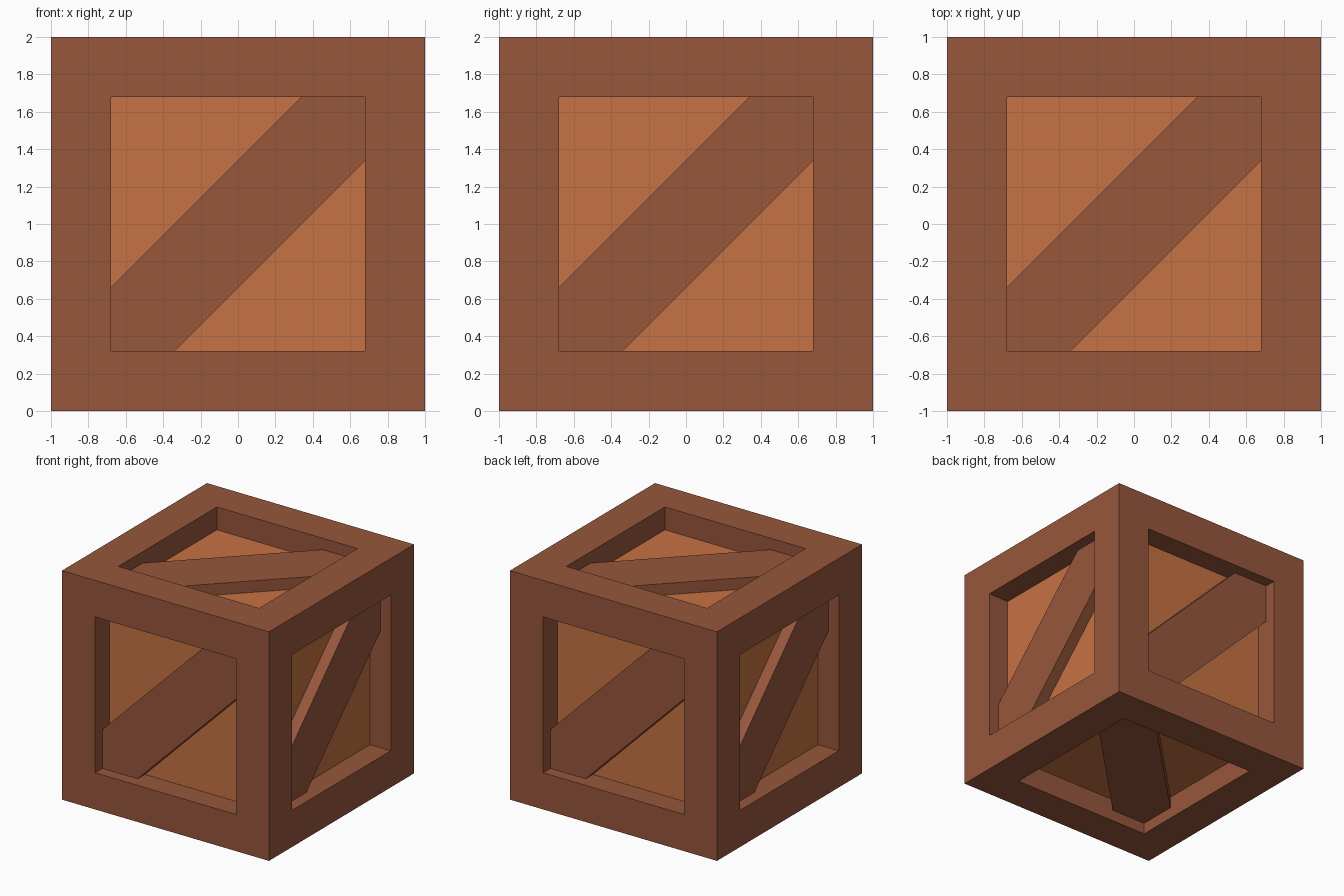
import bpy, bmesh
from mathutils import Vector

if "Cube" in bpy.data.objects:
    bpy.data.objects.remove(bpy.data.objects["Cube"])

RIM = 0.68          # half size of each opening
PANEL = 0.80        # distance of recessed panels from the centre
BRACE = 0.90        # distance of brace faces from the centre
CUT = 0.34          # corner offset that sets the brace width
CENTRE = Vector((0, 0, 1))


def material(name, rgb):
    m = bpy.data.materials.new(name)
    lin = [((c / 255 + 0.055) / 1.055) ** 2.4 for c in rgb]
    m.diffuse_color = (*lin, 1)
    m.use_nodes = True
    m.node_tree.nodes["Principled BSDF"].inputs["Base Color"].default_value = m.diffuse_color
    return m


def add_object(name, bm, mats):
    me = bpy.data.meshes.new(name)
    bm.to_mesh(me)
    bm.free()
    for m in mats:
        me.materials.append(m)
    ob = bpy.data.objects.new(name, me)
    bpy.context.collection.objects.link(ob)
    return ob


dark = material("dark_wood", (151, 87, 60))
light = material("light_wood", (198, 114, 67))

# Crate body: a cube with every face inset and pushed in to form a panel
bm = bmesh.new()
bmesh.ops.create_cube(bm, size=2)
sides = list(bm.faces)
bmesh.ops.inset_individual(bm, faces=sides, thickness=1 - RIM,
                           use_even_offset=True)
ext = bmesh.ops.extrude_discrete_faces(bm, faces=sides)
for f in ext["faces"]:
    f.normal_update()
    bmesh.ops.translate(bm, verts=f.verts, vec=f.normal * (PANEL - 1))
    f.material_index = 1
bmesh.ops.recalc_face_normals(bm, faces=bm.faces)
bmesh.ops.translate(bm, verts=bm.verts, vec=CENTRE)
add_object("crate_frame_and_panels", bm, [dark, light])


# Diagonal braces: a band clipped to the square opening, one per side
def brace(name, u, v):
    u, v = Vector(u), Vector(v)
    n = u.cross(v)
    r, c = RIM, CUT
    band = [(-r, -r), (-c, -r), (r, c), (r, r), (c, r), (-r, -c)]
    bm = bmesh.new()
    base = bm.faces.new([bm.verts.new(CENTRE + u * a + v * b + n * PANEL)
                         for a, b in band])
    out = bmesh.ops.extrude_face_region(bm, geom=[base], use_keep_orig=True)
    moved = [e for e in out["geom"] if isinstance(e, bmesh.types.BMVert)]
    bmesh.ops.translate(bm, verts=moved, vec=n * (BRACE - PANEL))
    bmesh.ops.recalc_face_normals(bm, faces=bm.faces)
    add_object(name, bm, [dark])


X, Y, Z = (1, 0, 0), (0, 1, 0), (0, 0, 1)
brace("front_brace", X, Z)
brace("right_brace", Y, Z)
brace("back_brace", (-1, 0, 0), Z)
brace("left_brace", (0, -1, 0), Z)
brace("top_brace", X, Y)
brace("bottom_brace", Y, X)
